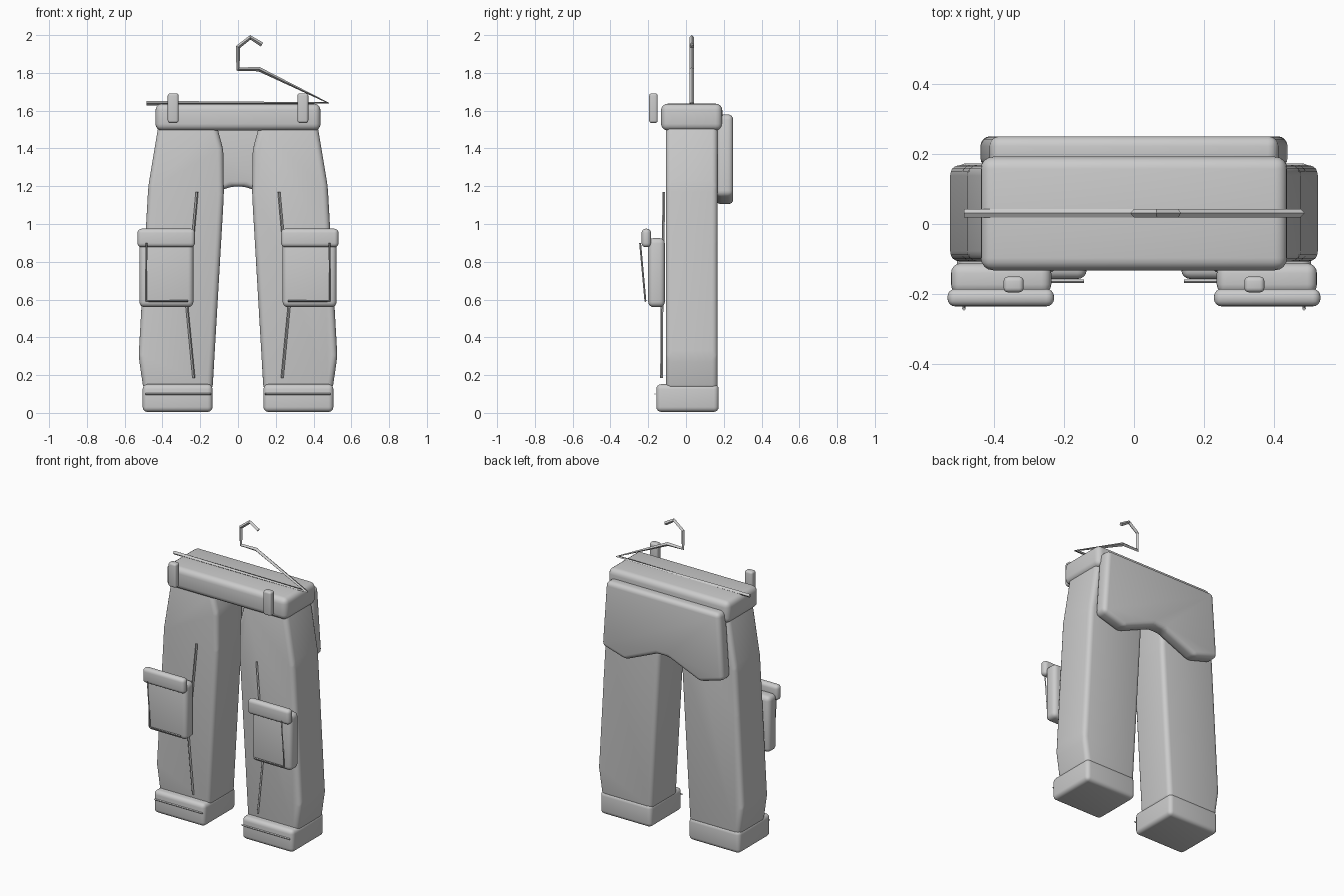
import bpy, bmesh, math
from mathutils import Vector

cube = bpy.data.objects.get("Cube")
if cube:
    bpy.data.objects.remove(cube)

fabric = bpy.data.materials.new("plain_grey")
fabric.use_nodes = True
GREY = (0.6, 0.6, 0.6, 1)
fabric.diffuse_color = GREY
fabric.node_tree.nodes["Principled BSDF"].inputs["Base Color"].default_value = GREY


def finish(obj):
    """Give the part its material and smooth its rounded edges."""
    obj.data.materials.append(fabric)
    bpy.ops.object.select_all(action="DESELECT")
    obj.select_set(True)
    bpy.context.view_layer.objects.active = obj
    bpy.ops.object.shade_smooth_by_angle(angle=math.radians(35))
    return obj


def slab(name, outline, y0, y1, bevel):
    """Extrude an x-z outline along y and round all of its edges."""
    bm = bmesh.new()
    face = bm.faces.new([bm.verts.new((x, y0, z)) for x, z in outline])
    extruded = bmesh.ops.extrude_face_region(bm, geom=[face])["geom"]
    moved = [v for v in extruded if isinstance(v, bmesh.types.BMVert)]
    bmesh.ops.translate(bm, verts=moved, vec=Vector((0, y1 - y0, 0)))
    bmesh.ops.recalc_face_normals(bm, faces=bm.faces)
    bmesh.ops.bevel(bm, geom=bm.edges[:], offset=bevel, segments=4,
                    profile=0.5, affect="EDGES", clamp_overlap=True)
    mesh = bpy.data.meshes.new(name)
    bm.to_mesh(mesh)
    bm.free()
    obj = bpy.data.objects.new(name, mesh)
    bpy.context.collection.objects.link(obj)
    return finish(obj)


def box(name, x0, x1, y0, y1, z0, z1, bevel):
    return slab(name, [(x0, z0), (x1, z0), (x1, z1), (x0, z1)], y0, y1, bevel)


def cord(name, points, radius):
    """Thin four-sided rod along a polyline."""
    curve = bpy.data.curves.new(name, "CURVE")
    curve.dimensions = "3D"
    curve.bevel_depth = radius
    curve.bevel_resolution = 0
    curve.use_fill_caps = True
    line = curve.splines.new("POLY")
    line.points.add(len(points) - 1)
    for p, co in zip(line.points, points):
        p.co = (*co, 1)
    obj = bpy.data.objects.new(name, curve)
    bpy.context.collection.objects.link(obj)
    curve.materials.append(fabric)
    for s in curve.splines:
        s.use_smooth = False
    return obj


# Waistband
box("waistband", -0.437, 0.437, -0.132, 0.192, 1.495, 1.637, 0.035)

# Seat panel across the back, notched at the crotch
half = [(0.41, 1.58), (0.44, 1.15), (0.27, 1.10), (0.04, 1.198)]
slab("seat_panel", half + [(-x, z) for x, z in reversed(half)], 0.16, 0.25, 0.028)

leg = [(0.42, 1.53), (0.475, 1.2), (0.492, 0.9), (0.526, 0.3), (0.50, 0.12),
       (0.135, 0.12), (0.075, 1.15), (0.077, 1.39), (0.115, 1.53)]

for side, s in (("left", 1), ("right", -1)):
    # Leg and turned-up cuff
    slab(side + "_leg", [(s * x, z) for x, z in leg], -0.107, 0.168, 0.03)
    box(side + "_cuff", s * 0.135, s * 0.505, -0.157, 0.173, 0.005, 0.152, 0.026)
    # Cargo pocket, flap and belt loop
    box(side + "_pocket", s * 0.236, s * 0.522, -0.2, -0.112, 0.56, 0.925, 0.028)
    box(side + "_pocket_flap", s * 0.228, s * 0.532, -0.235, -0.185, 0.877, 0.975, 0.022)
    box(side + "_belt_loop", s * 0.315, s * 0.372, -0.195, -0.15, 1.535, 1.692, 0.013)
    # Raised stitching
    cord(side + "_leg_seam", [(s * 0.217, -0.117, 1.17), (s * 0.235, -0.12, 0.97),
                              (s * 0.272, -0.127, 0.58), (s * 0.234, -0.13, 0.185)], 0.007)
    cord(side + "_pocket_stitch", [(s * 0.485, -0.243, 0.9), (s * 0.485, -0.215, 0.592),
                                   (s * 0.265, -0.215, 0.592)], 0.005)
    cord(side + "_cuff_stitch", [(s * 0.142, -0.164, 0.1), (s * 0.49, -0.164, 0.1)], 0.005)

# Hanger: hook, one sloping shoulder and the bar lying on the waistband
hanger = [(0.127, 1.95), (0.065, 1.988), (0, 1.937), (0, 1.82),
          (0.11, 1.82), (0.475, 1.642), (-0.485, 1.64)]
cord("hanger", [(x, 0.031, z) for x, z in hanger], 0.012)
